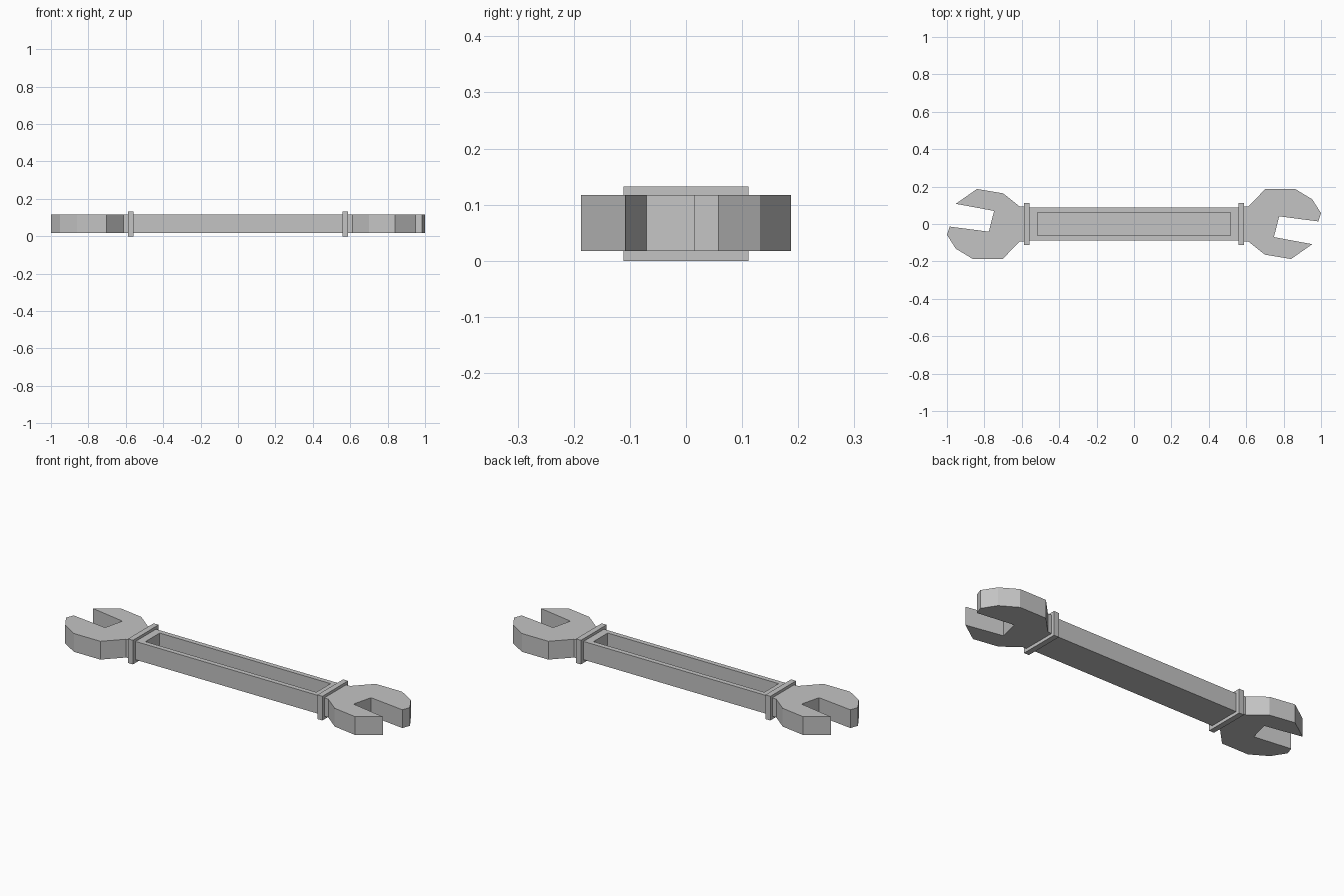
import bpy
import bmesh
from math import pi
from mathutils import Matrix

cube = bpy.data.objects.get("Cube")
if cube:
    bpy.data.objects.remove(cube, do_unlink=True)

# One plain steel colour
steel = bpy.data.materials.new("steel grey")
steel.use_nodes = True
colour = (0.55, 0.55, 0.55, 1)
steel.diffuse_color = colour
steel.node_tree.nodes["Principled BSDF"].inputs["Base Color"].default_value = colour

Z0, Z1 = 0.017, 0.117


def finish(name, bm):
    bmesh.ops.recalc_face_normals(bm, faces=bm.faces)
    mesh = bpy.data.meshes.new(name)
    bm.to_mesh(mesh)
    bm.free()
    mesh.materials.append(steel)
    obj = bpy.data.objects.new(name, mesh)
    bpy.context.collection.objects.link(obj)
    return obj


def box(bm, x0, x1, half_y, z0, z1):
    size = Matrix.Diagonal((x1 - x0, 2 * half_y, z1 - z0, 1))
    place = Matrix.Translation(((x0 + x1) / 2, 0, (z0 + z1) / 2))
    bmesh.ops.create_cube(bm, size=1, matrix=place @ size)


# Handle with a long recess sunk into its top face
bm = bmesh.new()
box(bm, -0.565, 0.565, 0.088, Z0, Z1)
top = max(bm.faces, key=lambda f: f.calc_center_median().z)
bmesh.ops.inset_region(bm, faces=[top], thickness=0.038)
for v in top.verts:
    v.co.x = 0.517 if v.co.x > 0 else -0.517
floor = bmesh.ops.extrude_discrete_faces(bm, faces=[top])["faces"][0]
bmesh.ops.translate(bm, verts=floor.verts, vec=(0, 0, -0.07))
finish("handle", bm)

# Open jaw outline, from the neck round the long prong, mouth and short prong
jaw = [(0.57, 0.094), (0.612, 0.094), (0.702, 0.187), (0.862, 0.187),
       (0.953, 0.132), (1.0, 0.058), (0.985, 0.014), (0.776, 0.041),
       (0.748, -0.07), (0.953, -0.108), (0.84, -0.187), (0.7, -0.164),
       (0.612, -0.094), (0.57, -0.094)]

# A collar and a jaw at each end, the second end turned half round
for side, angle in (("left", 0), ("right", pi)):
    turn = Matrix.Rotation(angle, 4, "Z")

    bm = bmesh.new()
    box(bm, 0.558, 0.588, 0.111, 0, 0.132)
    bm.transform(turn)
    finish(side + "_collar", bm)

    bm = bmesh.new()
    base = bm.faces.new([bm.verts.new((x, y, Z0)) for x, y in jaw])
    grown = bmesh.ops.extrude_face_region(bm, geom=[base], use_keep_orig=True)["geom"]
    upper = [g for g in grown if isinstance(g, bmesh.types.BMVert)]
    bmesh.ops.translate(bm, verts=upper, vec=(0, 0, Z1 - Z0))
    bm.transform(turn)
    finish(side + "_jaw", bm)
